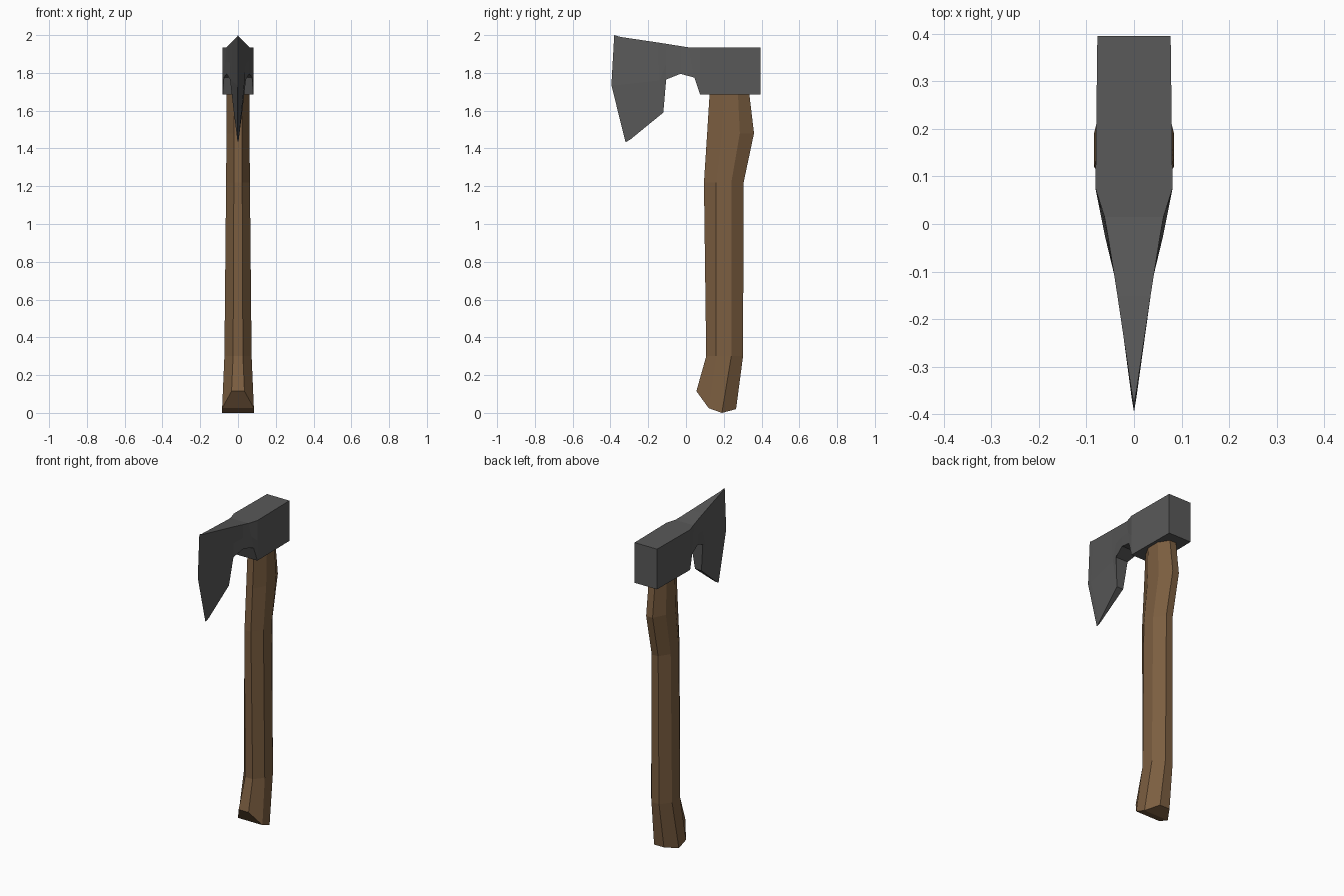
import bpy, bmesh

if "Cube" in bpy.data.objects:
    bpy.data.objects.remove(bpy.data.objects["Cube"])


def material(name, color):
    mat = bpy.data.materials.new(name)
    mat.diffuse_color = (*color, 1)
    mat.use_nodes = True
    mat.node_tree.nodes["Principled BSDF"].inputs["Base Color"].default_value = mat.diffuse_color
    return mat


def loft(name, rings, mat):
    """Join equal-length rings of points into a closed flat-shaded skin."""
    bm = bmesh.new()
    loops = [[bm.verts.new(p) for p in ring] for ring in rings]
    n = len(loops[0])
    for a, b in zip(loops, loops[1:]):
        for i in range(n):
            j = (i + 1) % n
            bm.faces.new((a[i], a[j], b[j], b[i]))
    bm.faces.new(loops[0])
    bm.faces.new(loops[-1])
    bmesh.ops.remove_doubles(bm, verts=bm.verts, dist=1e-5)
    bmesh.ops.triangulate(bm, faces=[f for f in bm.faces if len(f.verts) > 4])
    bmesh.ops.recalc_face_normals(bm, faces=bm.faces)
    me = bpy.data.meshes.new(name)
    bm.to_mesh(me)
    bm.free()
    me.materials.append(mat)
    ob = bpy.data.objects.new(name, me)
    bpy.context.collection.objects.link(ob)
    return ob


steel = material("dark steel", (0.1, 0.1, 0.1))
wood = material("brown wood", (0.2, 0.112, 0.052))

# Axe head: stations from the poll to the bit, each top / middle / bottom (y, z, half width)
stations = [
    ((0.395, 1.935, 0.077), (0.395, 1.81, 0.077), (0.395, 1.685, 0.077)),
    ((0.075, 1.935, 0.081), (0.075, 1.81, 0.081), (0.075, 1.685, 0.081)),
    ((0.015, 1.935, 0.062), (0.030, 1.85, 0.069), (0.045, 1.775, 0.075)),
    ((-0.03, 1.942, 0.054), (-0.03, 1.86, 0.057), (-0.03, 1.795, 0.060)),
    ((-0.105, 1.954, 0.042), (-0.105, 1.85, 0.042), (-0.105, 1.765, 0.042)),
    ((-0.15, 1.961, 0.035), (-0.14, 1.76, 0.035), (-0.12, 1.59, 0.022)),
    ((-0.345, 1.99, 0.006), (-0.365, 1.735, 0.005), (-0.295, 1.447, 0.004)),
]
rings = []
for st in stations:
    right = [(w, y, z) for y, z, w in st]
    rings.append(right + [(-x, y, z) for x, y, z in reversed(right)])
# cutting edge, where both sides meet
edge = [(0, -0.38, 2.0), (0, -0.395, 1.735), (0, -0.32, 1.433)]


def axe_head():
    ob = loft("axe_head", rings, steel)
    bm = bmesh.new()
    bm.from_mesh(ob.data)
    # open the front cap and sharpen it to the edge line
    caps = [f for f in bm.faces if all(v.co.y < -0.29 for v in f.verts)]
    bmesh.ops.delete(bm, geom=caps, context='FACES')
    find = lambda p: min(bm.verts, key=lambda v: sum((a - b) ** 2 for a, b in zip(v.co, p)))
    ring = [find(p) for p in rings[-1]]
    tip = [bm.verts.new(p) for p in edge]
    for i in range(2):
        bm.faces.new((ring[i], ring[i + 1], tip[i + 1], tip[i]))
        bm.faces.new((ring[5 - i], ring[4 - i], tip[i + 1], tip[i]))
    bm.faces.new((ring[0], ring[5], tip[0]))
    bm.faces.new((ring[2], ring[3], tip[2]))
    bmesh.ops.recalc_face_normals(bm, faces=bm.faces)
    bm.to_mesh(ob.data)
    bm.free()


axe_head()

# Handle: eight-sided sections as z, four y positions, narrow and wide half widths
sections = [
    (0.30, (0.107, 0.16, 0.24, 0.302), 0.026, 0.072),
    (1.22, (0.095, 0.16, 0.24, 0.305), 0.022, 0.063),
    (1.48, (0.112, 0.19, 0.285, 0.36), 0.022, 0.061),
    (1.69, (0.125, 0.195, 0.275, 0.335), 0.022, 0.060),
    (1.78, (0.130, 0.195, 0.27, 0.325), 0.022, 0.058),
]


def octagon(ys, zs, narrow, wide):
    half = [(w, y, z) for y, z, w in zip(ys, zs, (narrow, wide, wide, narrow))]
    return half + [(-x, y, z) for x, y, z in reversed(half)]


# slanted butt of the handle, then the straight sections
handle = [octagon((0.055, 0.12, 0.19, 0.265), (0.115, 0.025, 0.0, 0.02), 0.034, 0.084)]
handle += [octagon(ys, [z] * 4, n, w) for z, ys, n, w in sections]
loft("handle", handle, wood)
